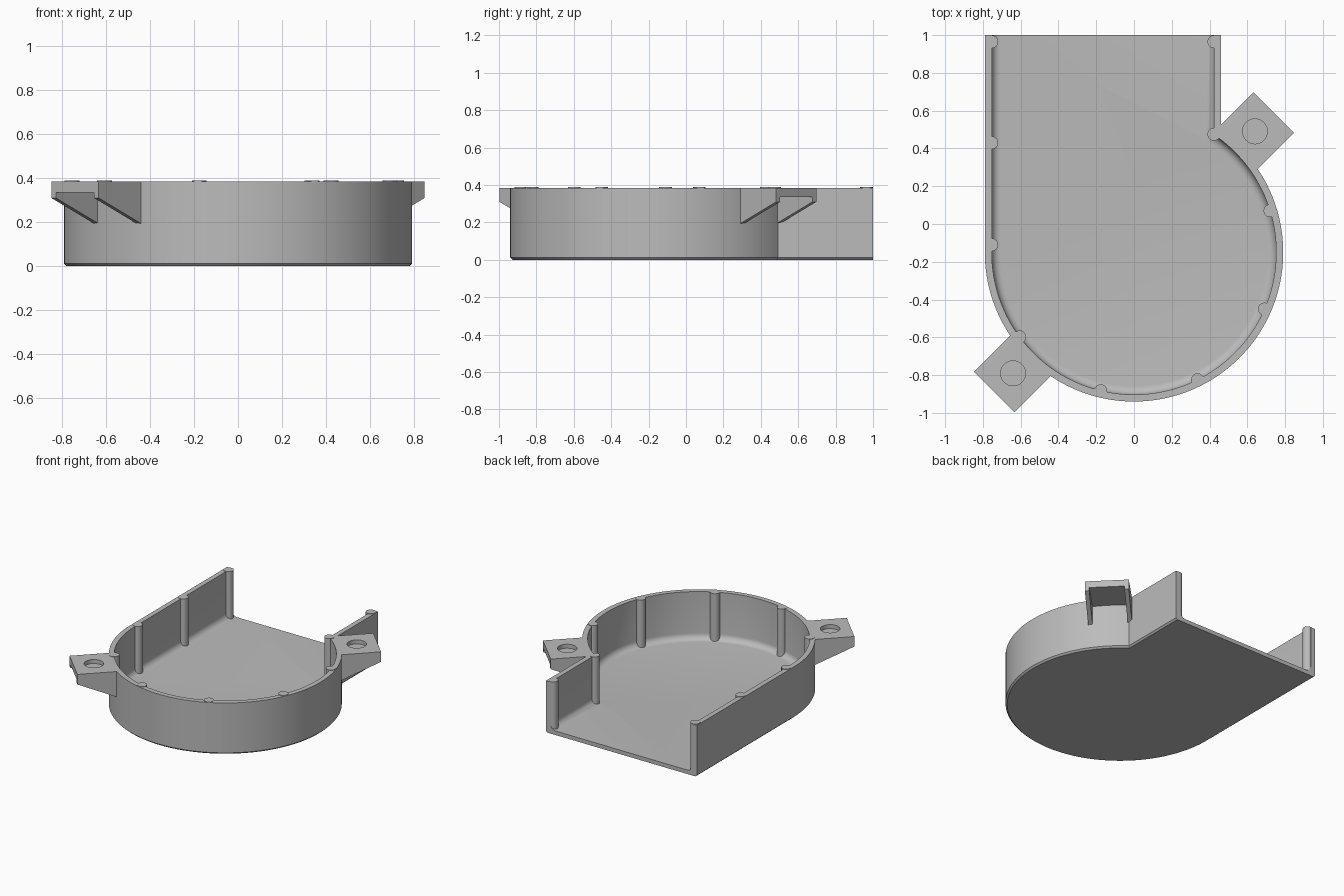
import bpy, bmesh
from math import sin, cos, pi, sqrt, atan2, radians
from mathutils import Matrix

cube = bpy.data.objects.get("Cube")
if cube:
    bpy.data.objects.remove(cube)

CY, R = -0.15, 0.79          # centre and radius of the round end
RIGHT, BACK = 0.46, 1.0      # short wall and open back edge
TOP, FLOOR, WALL, FILLET = 0.385, 0.03, 0.037, 0.045

grey = bpy.data.materials.new("plain grey")
grey.use_nodes = True
grey.diffuse_color = (0.5, 0.5, 0.5, 1)
grey.node_tree.nodes["Principled BSDF"].inputs["Base Color"].default_value = (0.5, 0.5, 0.5, 1)


def finish(bm, name, matrix=None):
    bmesh.ops.recalc_face_normals(bm, faces=bm.faces)
    mesh = bpy.data.meshes.new(name)
    bm.to_mesh(mesh)
    bm.free()
    mesh.materials.append(grey)
    obj = bpy.data.objects.new(name, mesh)
    bpy.context.collection.objects.link(obj)
    if matrix:
        obj.matrix_world = matrix
    bpy.ops.object.select_all(action='DESELECT')
    obj.select_set(True)
    bpy.context.view_layer.objects.active = obj
    bpy.ops.object.shade_smooth_by_angle(angle=radians(30))
    return obj


def outline(inset, steps=96):
    """Open outline from the short wall round to the long wall."""
    r, x = R - inset, RIGHT - inset
    y = sqrt(r * r - x * x)
    start = atan2(y, x)
    arc = [start - (start + pi) * i / steps for i in range(steps + 1)]
    return [(x, BACK)] + [(r * cos(a), CY + r * sin(a)) for a in arc] + [(-r, BACK)]


def bridge(bm, a, b, closed=True):
    n = len(a)
    for i in range(n if closed else n - 1):
        j = (i + 1) % n
        bm.faces.new((a[i], a[j], b[j], b[i]))


# Tray: wall profile swept along the outline, with floor and open back
profile = [(0.012, 0), (0, 0.012), (0, TOP), (WALL, TOP)]
for k in range(7):
    a = k / 6 * pi / 2
    profile.append((WALL + FILLET * (1 - cos(a)), FLOOR + FILLET * (1 - sin(a))))
bm = bmesh.new()
rows = [[bm.verts.new((x, y, z)) for x, y in outline(o)] for o, z in profile]
for a, b in zip(rows, rows[1:]):
    bridge(bm, a, b, closed=False)
bm.faces.new(rows[0])
bm.faces.new(rows[-1])
bm.faces.new([row[0] for row in rows] + [row[-1] for row in reversed(rows)])
finish(bm, "tray")

# Screw posts along the inside of the wall
inner = R - WALL
posts = [(-inner, y) for y in (0.965, 0.43, -0.11)]
posts += [(RIGHT - WALL, y) for y in (0.965, 0.475)]
posts += [(inner * cos(radians(d)), CY + inner * sin(radians(d)))
          for d in (17, -23.5, -63.5, -103.5, -143.5)]
for i, (x, y) in enumerate(posts):
    bm = bmesh.new()
    bmesh.ops.create_cone(bm, cap_ends=True, segments=24, radius1=0.034, radius2=0.034,
                          depth=TOP - 0.017,
                          matrix=Matrix.Translation((x, y, (TOP + 0.023) / 2)))
    finish(bm, f"post_{i + 1}")

# Mounting tabs, modelled pointing along +x from the round centre
IN, OUT, HALF, UNDER = 0.765, 1.046, 0.152, 0.335


def plate_ring(bm, z, hole):
    """Ring of 32 points: round for the hole, square for the plate edge."""
    ring = []
    for i in range(32):
        c, s = cos(i * pi / 16), sin(i * pi / 16)
        m = max(abs(c), abs(s))
        dx, dy = (0.066 * c, 0.066 * s) if hole else ((OUT - IN) / 2 * c / m, HALF * s / m)
        ring.append(bm.verts.new(((IN + OUT) / 2 + dx, dy, z)))
    return ring


for side, angle in (("left", 45), ("right", 225)):
    place = Matrix.Translation((0, CY, 0)) @ Matrix.Rotation(radians(angle), 4, 'Z')

    # Plate with a blind round recess
    bm = bmesh.new()
    rings = [plate_ring(bm, z, h) for z, h in
             ((UNDER, False), (TOP, False), (TOP, True), (TOP - 0.03, True))]
    for a, b in zip(rings, rings[1:]):
        bridge(bm, a, b)
    bm.faces.new(rings[0])
    bm.faces.new(rings[-1])
    finish(bm, f"{side}_tab_plate", place)

    # Sloping cheeks under both edges of the plate
    for s, end in ((1, "a"), (-1, "b")):
        bm = bmesh.new()
        loops = [[bm.verts.new((x, s * y, z)) for x, z in
                  ((IN, UNDER), (OUT, UNDER), (OUT, 0.31), (IN, 0.19))]
                 for y in (HALF, HALF - 0.03)]
        bridge(bm, *loops)
        for loop in loops:
            bm.faces.new(loop)
        finish(bm, f"{side}_tab_cheek_{end}", place)
